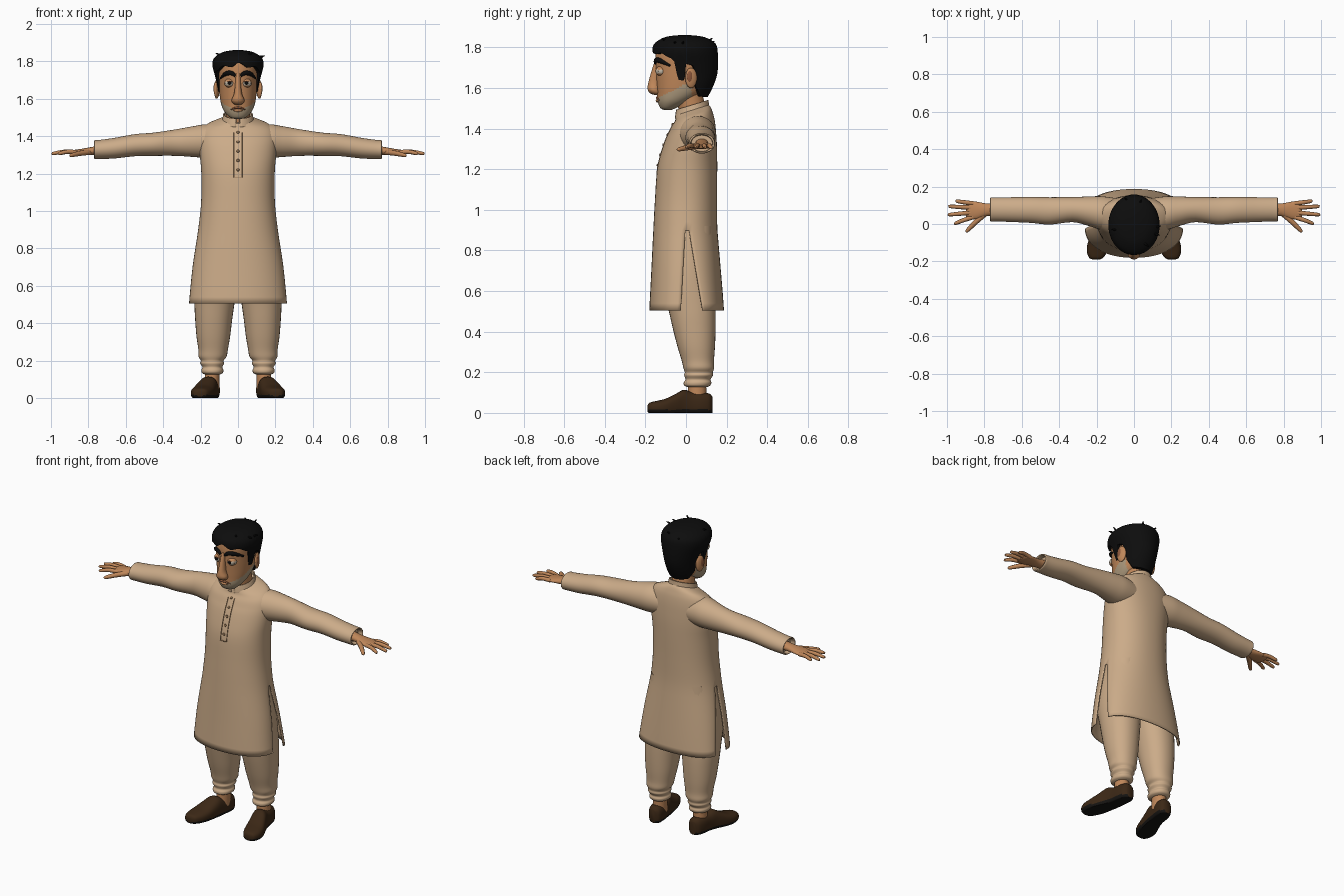
import bpy, bmesh, math
from mathutils import Vector
from mathutils.bvhtree import BVHTree

cube = bpy.data.objects.get("Cube")
if cube:
    bpy.data.objects.remove(cube, do_unlink=True)


def material(name, r, g, b):
    m = bpy.data.materials.new(name)
    m.use_nodes = True
    m.diffuse_color = (r, g, b, 1)
    node = next(n for n in m.node_tree.nodes if n.type == 'BSDF_PRINCIPLED')
    node.inputs["Base Color"].default_value = (r, g, b, 1)
    node.inputs["Roughness"].default_value = 0.8
    return m


CLOTH = material("tan_cloth", .60, .41, .25)
SEAM = material("seam_brown", .27, .16, .08)
SKIN = material("skin", .52, .24, .10)
LIP = material("dark_skin", .27, .10, .045)
BEARD = material("grey_stubble", .43, .33, .21)
HAIR = material("black_hair", .004, .004, .004)
SHOE = material("brown_leather", .045, .021, .008)
SOLE = material("black_sole", .008, .007, .006)
WHITE = material("eye_white", .55, .48, .38)


def smooth_rows(rows, steps):
    """Catmull-Rom interpolation between rows of numbers."""
    out = []
    for i in range(len(rows) - 1):
        a, b, c, d = (rows[max(i - 1, 0)], rows[i], rows[i + 1], rows[min(i + 2, len(rows) - 1)])
        for k in range(steps):
            t = k / steps
            out.append([q + .5 * t * (r - p + t * (2*p - 5*q + 4*r - s + t * (3*(q - r) + s - p)))
                        for p, q, r, s in zip(a, b, c, d)])
    return out + [list(rows[-1])]


def at(table, v):
    """Piecewise linear lookup on the first column."""
    for a, b in zip(table, table[1:]):
        if v <= b[0]:
            t = max(0, (v - a[0]) / max(b[0] - a[0], 1e-6))
            return [p + (q - p) * t for p, q in zip(a[1:], b[1:])]
    return table[-1][1:]


def skin_rings(name, rings, mats, rule=None, skip=None, caps=(True, True)):
    """Join rings of points to a smooth mesh; rule picks a material slot from a face centre."""
    bm = bmesh.new()
    vs = [[bm.verts.new(p) for p in ring] for ring in rings]
    n = len(rings[0])
    for i in range(len(vs) - 1):
        for j in range(n):
            if not (skip and skip(i, j)):
                k = (j + 1) % n
                bm.faces.new((vs[i][j], vs[i][k], vs[i+1][k], vs[i+1][j]))
    for wanted, ring in zip(caps, (vs[0], vs[-1])):
        if wanted:
            bm.faces.new(ring)
    bmesh.ops.recalc_face_normals(bm, faces=bm.faces)
    for f in bm.faces:
        f.smooth = True
        if rule:
            f.material_index = rule(f.calc_center_median())
    me = bpy.data.meshes.new(name)
    bm.to_mesh(me)
    bm.free()
    me.set_sharp_from_angle(angle=math.radians(50))
    for m in mats:
        me.materials.append(m)
    ob = bpy.data.objects.new(name, me)
    bpy.context.collection.objects.link(ob)
    return ob


def ring_points(row, axis, n, power, side=1):
    pos, c1, c2, r1, r2 = row
    pts = []
    for j in range(n):
        a = 2 * math.pi * j / n
        u, v = (math.copysign(abs(w) ** (2 / power), w) for w in (math.cos(a), math.sin(a)))
        u, v = c1 + r1 * u, c2 + r2 * v
        x, y, z = {'x': (pos, u, v), 'y': (u, pos, v), 'z': (u, v, pos)}[axis]
        pts.append(Vector((x * side, y, z)))
    return pts


def loft(name, rows, mats, axis='z', n=32, power=2, side=1, steps=4, warp=None, **kw):
    rings = [ring_points(r, axis, n, power, side) for r in smooth_rows(rows, steps)]
    if warp:
        rings = [[warp(p, j) for j, p in enumerate(ring)] for ring in rings]
    return skin_rings(name, rings, mats, **kw)


def tube(name, rows, mat, n=10, flat=1, steps=4):
    """Tapered round tube through rows of x, y, z, radius."""
    rows = smooth_rows(rows, steps)
    pts = [Vector(r[:3]) for r in rows]
    rings = []
    for i, p in enumerate(pts):
        q = (pts[min(i + 1, len(pts) - 1)] - pts[max(i - 1, 0)]).to_track_quat('Z', 'Y')
        rings.append([p + q @ (Vector((math.cos(a) * flat, math.sin(a), 0)) * rows[i][3])
                      for a in (2 * math.pi * j / n for j in range(n))])
    return skin_rings(name, rings, [mat])


def ball(name, centre, size, mats, tilt=0, rule=None):
    rows = [(math.cos(math.pi * k / 16), 0, 0) + (max(math.sin(math.pi * k / 16), .01),) * 2 for k in range(17)]
    ob = loft(name, rows, mats, 'y', 24, steps=1, rule=rule)
    ob.location, ob.scale, ob.rotation_euler = centre, size, (0, 0, tilt)
    return ob


def front_of(ob):
    """Function giving the front surface y of an object at x, z."""
    tree = BVHTree.FromPolygons([v.co for v in ob.data.vertices], [p.vertices for p in ob.data.polygons])
    return lambda x, z: tree.ray_cast(Vector((x, -1, z)), Vector((0, 1, 0)))[0].y


# Long shirt, open at the side slits and hem
N, SLIT = 64, .9


def shirt_warp(p, j):
    t = max(0, (SLIT - p.z) / .4)
    back = 0 < j < N // 2
    edge = .065 * t if back else -.03 * t
    p.y = edge + p.y * (1 - abs(edge) / .18)
    p.z += .3 * (p.y - .03) * min(1, max(0, (p.z - 1.36) / .12))
    return p


body = [(.505, 0, .005, .262, .186), (.7, 0, 0, .243, .170), (.9, 0, -.003, .213, .158),
        (1.05, 0, 0, .197, .153), (1.2, 0, .006, .196, .148), (1.3, 0, .018, .204, .135),
        (1.38, 0, .03, .207, .118), (1.43, 0, .035, .195, .105), (1.46, 0, .038, .165, .092),
        (1.478, 0, .036, .12, .086), (1.492, 0, .033, .082, .08)]
shirt = loft("long_shirt", body, [CLOTH], n=N, power=2.15, warp=shirt_warp, caps=(False, True),
             skip=lambda i, j: i < 8 and j in (0, N // 2 - 1))
solid = shirt.modifiers.new("thickness", 'SOLIDIFY')
solid.thickness = .006


# Stand collar, split at the front
def collar_warp(p, j):
    p.z += .3 * (p.y - .03)
    return p


collar = loft("collar", [(1.475, 0, .03, .088, .086), (1.495, 0, .03, .083, .083), (1.517, 0, .031, .079, .08)],
              [CLOTH], n=48, warp=collar_warp, caps=(False, False), skip=lambda i, j: j in (35, 36))
collar.modifiers.new("thickness", 'SOLIDIFY').thickness = .007

# Buttoned placket
chest = front_of(shirt)
for name, x in (("left", .021), ("right", -.021)):
    zs = [1.18 + .03 * k for k in range(9)]
    tube(name + "_placket_seam", [(x, chest(x, z), z, .0025) for z in zs], SEAM, 6)
tube("placket_bottom_seam", [(x, chest(x, 1.18), 1.18, .0025) for x in (-.021, 0, .021)], SEAM, 6)
for k in range(5):
    z = 1.22 + .05 * k
    ball(f"button_{k + 1}", (0, chest(0, z), z), (.008, .006, .008), [SEAM])

# Head with stubble along the jaw
loft("neck", [(1.42, 0, .04, .07, .07), (1.5, 0, .03, .064, .068), (1.6, 0, .005, .064, .068)], [SKIN])
head = loft("head", [(1.493, 0, -.09, .022, .02), (1.503, 0, -.087, .046, .04), (1.535, 0, -.06, .075, .08),
                     (1.58, 0, -.03, .092, .113), (1.64, 0, -.015, .1, .131), (1.7, 0, -.011, .103, .138),
                     (1.76, 0, -.01, .105, .14), (1.81, 0, -.01, .095, .125), (1.84, 0, -.01, .05, .07)],
            [SKIN, BEARD], n=72, power=2.1, steps=8,
            rule=lambda c: int(c.z < min(1.555 + .5 * (c.y + .13), 1.63) and c.y < .03))
face = front_of(head)
loft("nose", [(1.735, 0, -.142, .012, .012), (1.68, 0, -.149, .015, .022), (1.625, 0, -.157, .022, .029),
              (1.594, 0, -.158, .034, .031), (1.575, 0, -.15, .027, .027), (1.567, 0, -.146, .01, .012)],
     [SKIN], n=24)
tube("mouth", [(x, face(x, z), z, r) for x, z, r in
               ((-.04, 1.541, .002), (-.02, 1.55, .005), (0, 1.552, .006), (.02, 1.55, .005), (.04, 1.541, .002))], LIP)
tube("lower_lip", [(x, face(x, 1.538), 1.538, r) for x, r in ((-.026, .002), (0, .009), (.026, .002))], SKIN)


def eye_rule(c):
    if c.z > .3 or c.z < -.5:
        return 1
    return 2 if c.x ** 2 + (c.z + .02) ** 2 < .13 and c.y < 0 else 0


for side, name in ((1, "left_"), (-1, "right_")):
    # Eyes, brows and ears
    ball(name + "eye", (.045 * side, -.123, 1.684), (.028, .027, .025), [WHITE, SKIN, HAIR], rule=eye_rule)
    tube(name + "eyelid_rim", [(x * side, -.123 - d, z, .0025) for x, d, z in
                               ((.021, .014, 1.685), (.045, .026, 1.694), (.07, .012, 1.683))], LIP, 6)
    tube(name + "eyebrow", [(x * side, face(x, z) - .002, z, r) for x, z, r in
                            ((.014, 1.722, .007), (.035, 1.737, .012), (.065, 1.734, .012), (.093, 1.71, .005))], HAIR)
    ball(name + "ear", (.114 * side, .025, 1.65), (.013, .03, .05), [SKIN], .3 * side)
    ball(name + "inner_ear", (.123 * side, .02, 1.655), (.007, .016, .03), [LIP], .3 * side)

    # Sleeve with a hollow cuff
    loft(name + "sleeve", [(.08, .05, 1.372, .085, .08), (.17, .058, 1.374, .09, .089), (.24, .068, 1.371, .079, .082),
                           (.33, .077, 1.366, .067, .071), (.45, .07, 1.357, .073, .062), (.55, .075, 1.352, .069, .059),
                           (.66, .077, 1.336, .066, .055), (.74, .078, 1.329, .064, .051), (.766, .078, 1.328, .064, .05),
                           (.766, .078, 1.328, .055, .042), (.74, .078, 1.328, .052, .04)],
         [CLOTH], 'x', side=side)

    # Hand with four fingers and a thumb
    loft(name + "palm", [(.73, .078, 1.326, .032, .026), (.79, .076, 1.32, .034, .021), (.84, .073, 1.316, .046, .016),
                         (.88, .073, 1.313, .047, .013), (.898, .073, 1.312, .034, .008)], [SKIN], 'x', 24, side=side)
    for finger, base, tip_x, tip_y in (("little", .11, .955, .122), ("ring", .087, .992, .094),
                                       ("middle", .061, .995, .05), ("index", .037, .962, .004)):
        tube(name + finger + "_finger", [(.86 * side, base, 1.314, .012),
                                         ((.86 + tip_x) / 2 * side, (base + tip_y) / 2, 1.317, .0115),
                                         ((tip_x - .008) * side, tip_y, 1.308, .009), (tip_x * side, tip_y, 1.307, .003)], SKIN)
    tube(name + "thumb", [(.79 * side, .06, 1.315, .015), (.845 * side, .012, 1.308, .014),
                          (.89 * side, -.034, 1.298, .01), (.9 * side, -.042, 1.296, .003)], SKIN)

    # Gathered trouser leg, ankle and shoe
    loft(name + "trouser_leg", [(.127, .137, .055, .043, .048), (.135, .137, .055, .056, .064), (.15, .137, .057, .059, .068),
                                (.165, .137, .059, .053, .062), (.185, .138, .062, .064, .071), (.2, .138, .063, .061, .069),
                                (.222, .136, .063, .075, .076), (.26, .133, .058, .079, .08), (.33, .132, .05, .09, .093),
                                (.42, .13, .04, .099, .106), (.52, .125, .028, .108, .117), (.7, .112, 0, .118, .135),
                                (.92, .1, 0, .1, .13)], [CLOTH], side=side, power=2.15)
    loft(name + "ankle", [(.05, .14, .055, .04, .046), (.17, .137, .055, .038, .044)], [SKIN], side=side)

    def flatten(p, j):
        p.z = max(p.z, 0)
        return p

    loft(name + "shoe", [(-.19, .203, .022, .018, .014), (-.18, .202, .024, .038, .026), (-.145, .197, .025, .055, .034),
                         (-.1, .187, .028, .06, .042), (-.05, .172, .038, .055, .056), (-.01, .159, .046, .049, .068),
                         (.03, .15, .042, .046, .06), (.08, .143, .042, .046, .058), (.115, .139, .042, .038, .053),
                         (.13, .138, .04, .02, .04)],
         [SHOE, SOLE], 'y', 40, 2.6, side, warp=flatten, rule=lambda c: int(c.z < .016))

# Hair cap with a hairline that varies around the head
hair_form = smooth_rows([(1.54, -.002, .085, .1), (1.6, 0, .1, .13), (1.66, .002, .108, .15), (1.72, 0, .122, .158),
                         (1.78, -.005, .137, .161), (1.82, -.005, .126, .15), (1.848, -.005, .085, .105),
                         (1.858, -.005, .04, .06), (1.862, -.005, .004, .004)], 6)
hairline = [(0, 1.785), (45, 1.765), (64, 1.75), (70, 1.73), (73, 1.64), (86, 1.635), (90, 1.72),
            (104, 1.71), (110, 1.61), (130, 1.56), (180, 1.555)]
hair_rings = []
for row in range(-1, 25):
    ring = []
    for j in range(120):
        a = math.radians(-180 + 3 * j)
        low = at(hairline, abs(math.degrees(a)))[0]
        low += .008 * math.sin(9 * a + 1) * max(0, math.cos(a))
        z = low + (1.862 - low) * math.sin(max(row, 0) / 24 * math.pi / 2)
        cy, rx, ry = at(hair_form, z)
        k = .85 if row < 0 else 1
        ring.append(Vector((rx * k * math.sin(a), cy - ry * k * math.cos(a), z)))
    hair_rings.append(ring)
skin_rings("hair", hair_rings, [HAIR])

# Loose tufts
for k, (x, y, z, dx, dy, dz) in enumerate(((.1, -.05, 1.82, .04, -.01, .008), (.11, -.02, 1.81, .035, .01, .02),
                                           (-.09, -.03, 1.83, -.03, 0, .012), (.03, .11, 1.82, .01, .02, .025),
                                           (-.03, .12, 1.81, -.02, .02, .02), (.05, -.1, 1.83, .03, -.02, .015))):
    tube(f"hair_tuft_{k + 1}", [(x, y, z, .009), (x + dx * .6, y + dy * .6, z + dz * .8, .005),
                                (x + dx, y + dy, z + dz, .001)], HAIR, 6)
